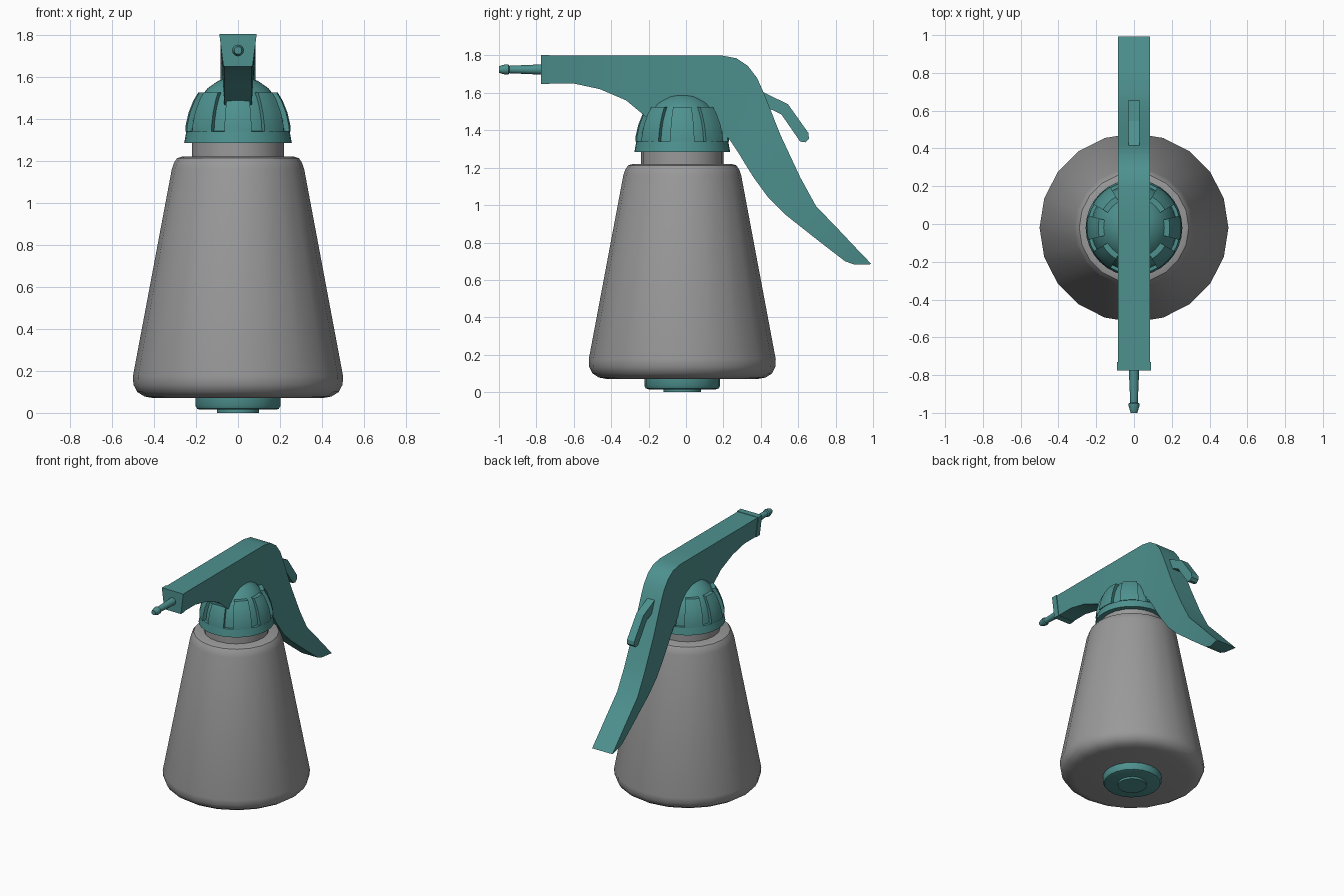
import bpy, bmesh, math

if "Cube" in bpy.data.objects:
    bpy.data.objects.remove(bpy.data.objects["Cube"])

AXIS_Y = -0.02  # the bottle axis sits slightly forward


def material(name, colour):
    m = bpy.data.materials.new(name)
    m.use_nodes = True
    m.diffuse_color = colour
    m.node_tree.nodes["Principled BSDF"].inputs["Base Color"].default_value = colour
    return m


teal = material("teal plastic", (0.075, 0.285, 0.275, 1))
grey = material("grey plastic", (0.32, 0.32, 0.32, 1))


def finish(name, bm, mat, smooth=35):
    bmesh.ops.recalc_face_normals(bm, faces=bm.faces)
    mesh = bpy.data.meshes.new(name)
    bm.to_mesh(mesh)
    bm.free()
    mesh.materials.append(mat)
    ob = bpy.data.objects.new(name, mesh)
    bpy.context.collection.objects.link(ob)
    bpy.ops.object.select_all(action="DESELECT")
    ob.select_set(True)
    bpy.context.view_layer.objects.active = ob
    if smooth:
        bpy.ops.object.shade_smooth_by_angle(angle=math.radians(smooth))
    return ob


def bridge(bm, rings):
    """Skin closed rings of points and cap both ends."""
    loops = [[bm.verts.new(p) for p in ring] for ring in rings]
    n = len(loops[0])
    for a, b in zip(loops, loops[1:]):
        for i in range(n):
            j = (i + 1) % n
            bm.faces.new((a[i], a[j], b[j], b[i]))
    bm.faces.new(loops[0])
    bm.faces.new(loops[-1])


def lathe(name, profile, mat, sides=20, along_y=False):
    bm = bmesh.new()
    rings = []
    for r, h in profile:
        ring = []
        for i in range(sides):
            a = math.tau * i / sides
            c, s = r * math.cos(a), r * math.sin(a)
            ring.append((c, h, 1.725 + s) if along_y else (c, AXIS_Y + s, h))
        rings.append(ring)
    bridge(bm, rings)
    return finish(name, bm, mat)


# Bottle with neck, and the plug beneath it
lathe("bottle", [(0.40, 0.07), (0.445, 0.078), (0.48, 0.1), (0.498, 0.135), (0.5, 0.175),
                 (0.315, 1.16), (0.305, 1.19), (0.29, 1.212), (0.265, 1.22)], grey)
lathe("bottle_neck", [(0.22, 1.2), (0.22, 1.31)], grey)
lathe("base_plug", [(0.18, 0.015), (0.195, 0.02), (0.203, 0.035), (0.203, 0.08)], teal)
lathe("plug_button", [(0.1, 0), (0.1, 0.03)], teal)

# Screw cap: skirt and dome
lathe("cap_dome", [(0.256, 1.285), (0.246, 1.34), (0.228, 1.341), (0.222, 1.39), (0.205, 1.45),
                   (0.18, 1.5), (0.145, 1.545), (0.095, 1.58), (0.04, 1.597), (0.01, 1.6)],
      teal, sides=32)

# Raised grip panels around the cap
bm = bmesh.new()
panel = [(0.252, 1.34), (0.25, 1.37), (0.236, 1.43), (0.214, 1.485), (0.19, 1.525)]
for k in range(8):
    rings = []
    for r, z in panel:
        ring = []
        for radius, offsets in ((r, (-0.26, -0.09, 0.09, 0.26)), (0.12, (0.26, -0.26))):
            for t in offsets:
                a = math.tau * k / 8 + t
                ring.append((radius * math.cos(a), AXIS_Y + radius * math.sin(a), z))
        rings.append(ring)
    bridge(bm, rings)
finish("cap_grips", bm, teal)

# Spray head and handle: upper edge (y, z) paired with lower edge (y, z)
sections = [(-0.74, 1.8, -0.74, 1.65), (-0.6, 1.8, -0.6, 1.65), (-0.46, 1.8, -0.46, 1.62),
            (-0.32, 1.8, -0.32, 1.56), (-0.2, 1.8, -0.2, 1.46), (0, 1.8, 0, 1.44),
            (0.19, 1.8, 0.14, 1.44), (0.27, 1.785, 0.2, 1.39), (0.33, 1.745, 0.24, 1.34),
            (0.38, 1.68, 0.28, 1.28), (0.42, 1.59, 0.31, 1.23), (0.505, 1.375, 0.36, 1.15),
            (0.61, 1.15, 0.44, 1.04), (0.695, 0.995, 0.53, 0.95), (0.82, 0.865, 0.72, 0.8),
            (0.9, 0.78, 0.85, 0.7), (0.992, 0.684, 0.9, 0.682)]


def trapezoid(ty, tz, by, bz, top=0.084, low=0.065):
    return [(-top, ty, tz), (top, ty, tz), (low, by, bz), (-low, by, bz)]


bm = bmesh.new()
bridge(bm, [trapezoid(*s) for s in sections])
finish("spray_head_and_handle", bm, teal)

# Collar and nozzle at the front
bm = bmesh.new()
bridge(bm, [trapezoid(y, 1.803, y, 1.648, 0.089, 0.069) for y in (-0.775, -0.73)])
finish("nozzle_collar", bm, teal, 0)
lathe("nozzle", [(0.028, -0.76), (0.02, -0.945), (0.028, -0.95), (0.028, -0.965), (0.018, -1.0)],
      teal, sides=12, along_y=True)

# Thumb lever behind the head
outline = [(0.4, 1.61), (0.44, 1.59), (0.545, 1.54), (0.655, 1.385), (0.657, 1.355), (0.638, 1.336),
           (0.61, 1.34), (0.51, 1.485), (0.47, 1.505), (0.4, 1.53)]
bm = bmesh.new()
bridge(bm, [[(x, y, z) for y, z in outline] for x in (-0.03, 0.03)])
finish("thumb_lever", bm, teal, 0)
